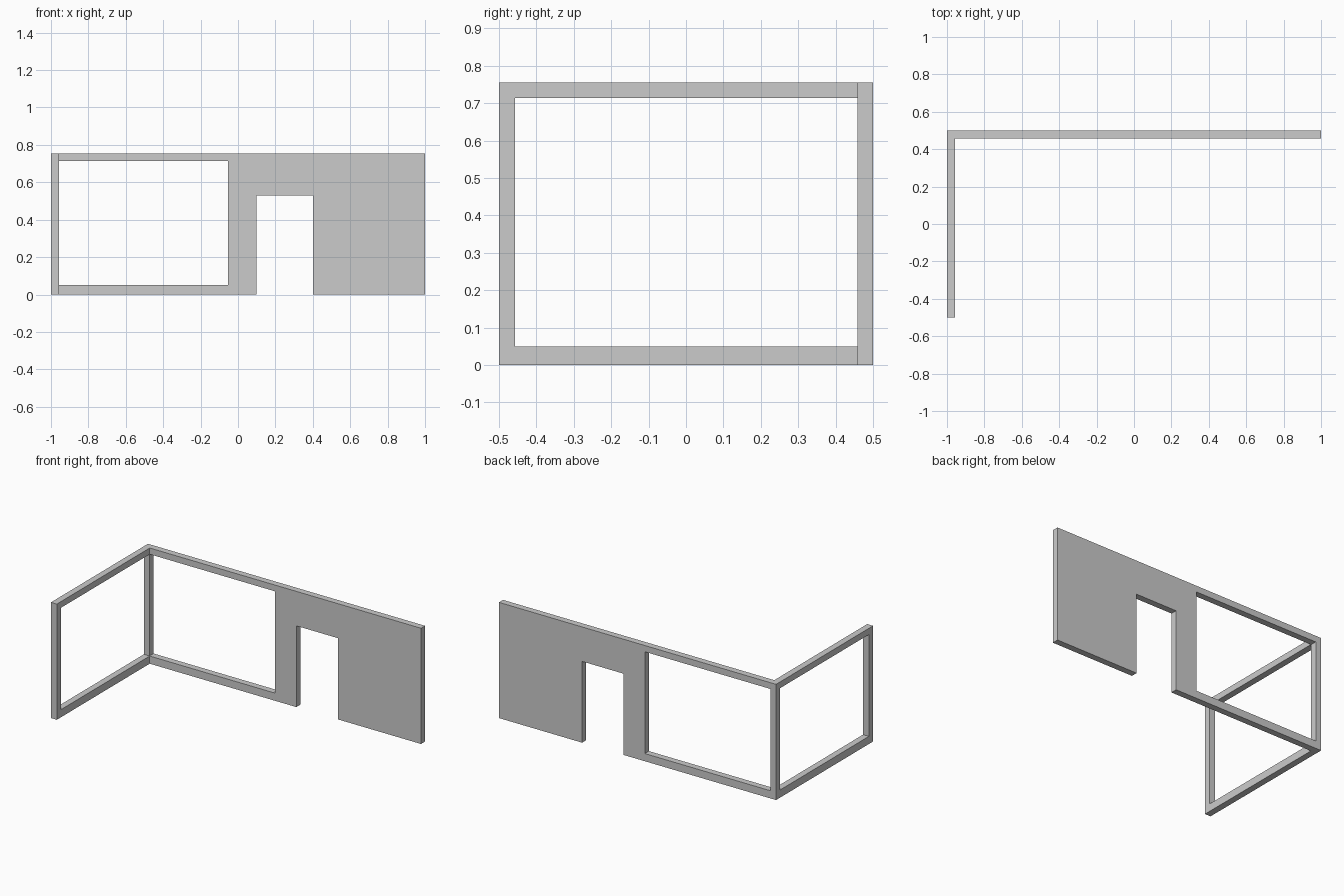
import bpy
from math import radians

if "Cube" in bpy.data.objects:
    bpy.data.objects.remove(bpy.data.objects["Cube"])

HEIGHT = 0.755
THICK = 0.042
SILL, LINTEL = 0.05, 0.714


def rect(a0, a1, b0, b1):
    return [(a0, b0), (a1, b0), (a1, b1), (a0, b1)]


def panel(name, loops, location, rotation):
    """Flat panel: first loop is the outline, further loops are holes."""
    curve = bpy.data.curves.new(name + "_profile", 'CURVE')
    curve.dimensions = '2D'
    curve.fill_mode = 'BOTH'
    curve.extrude = THICK / 2
    for loop in loops:
        spline = curve.splines.new('POLY')
        spline.points.add(len(loop) - 1)
        for point, (a, b) in zip(spline.points, loop):
            point.co = (a, b, 0, 1)
        spline.use_cyclic_u = True
    temp = bpy.data.objects.new(name + "_temp", curve)
    bpy.context.collection.objects.link(temp)
    bpy.context.view_layer.update()
    mesh = bpy.data.meshes.new_from_object(
        temp.evaluated_get(bpy.context.evaluated_depsgraph_get()))
    bpy.data.objects.remove(temp)
    mesh.shade_flat()
    obj = bpy.data.objects.new(name, mesh)
    obj.location = location
    obj.rotation_euler = rotation
    bpy.context.collection.objects.link(obj)
    return obj


# Long back wall with a doorway and a large window
back_outline = [(-1, 0), (0.10, 0), (0.10, 0.53), (0.40, 0.53),
                (0.40, 0), (1, 0), (1, HEIGHT), (-1, HEIGHT)]
back_window = rect(-0.96, -0.053, SILL, LINTEL)
panel("back_wall", [back_outline, back_window],
      (0, 0.5 - THICK / 2, 0), (radians(90), 0, 0))

# Side frame: front post and two rails butting against the back wall
join = 0.5 - THICK
side_outline = [(-0.5, 0), (join, 0), (join, SILL), (-0.457, SILL),
                (-0.457, LINTEL), (join, LINTEL), (join, HEIGHT), (-0.5, HEIGHT)]
panel("side_frame", [side_outline],
      (-1 + THICK / 2, 0, 0), (radians(90), 0, radians(90)))
